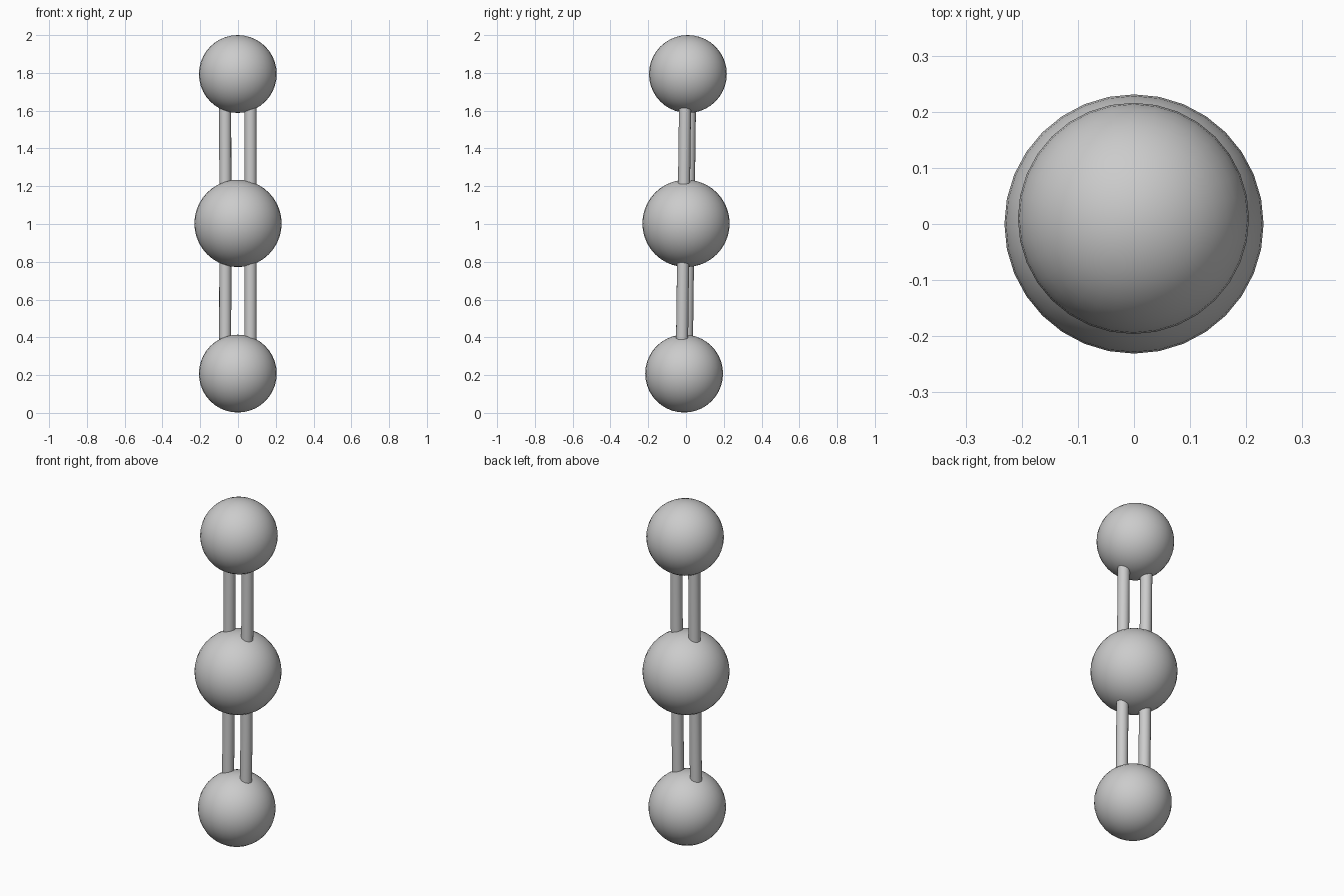
import bpy
from mathutils import Vector

if "Cube" in bpy.data.objects:
    bpy.data.objects.remove(bpy.data.objects["Cube"])

CENTRE = Vector((0, 0, 1.003))
TOP = Vector((-0.001, 0.01, 1.794))
BOTTOM = Vector((-0.001, -0.01, 0.208))
OFFSET = Vector((0.067, -0.013, 0))   # sideways shift of each twin rod


def ball(name, pos, radius):
    bpy.ops.mesh.primitive_uv_sphere_add(segments=32, ring_count=20, radius=radius, location=pos)
    bpy.context.object.name = name
    bpy.ops.object.shade_smooth()


def rod(name, a, b, radius=0.032):
    d = b - a
    bpy.ops.mesh.primitive_cylinder_add(vertices=24, radius=radius, depth=d.length,
                                        location=(a + b) / 2,
                                        rotation=d.to_track_quat('Z', 'Y').to_euler())
    bpy.context.object.name = name
    bpy.ops.object.shade_smooth_by_angle()


# Three atoms in a nearly straight column
ball("centre_atom", CENTRE, 0.231)
ball("top_atom", TOP, 0.206)
ball("bottom_atom", BOTTOM, 0.206)

# Double bonds: twin rods between neighbouring atoms
for label, end in (("upper", TOP), ("lower", BOTTOM)):
    for side, s in (("right", 1), ("left", -1)):
        rod(f"{label}_bond_{side}", CENTRE + s * OFFSET, end + s * OFFSET)
